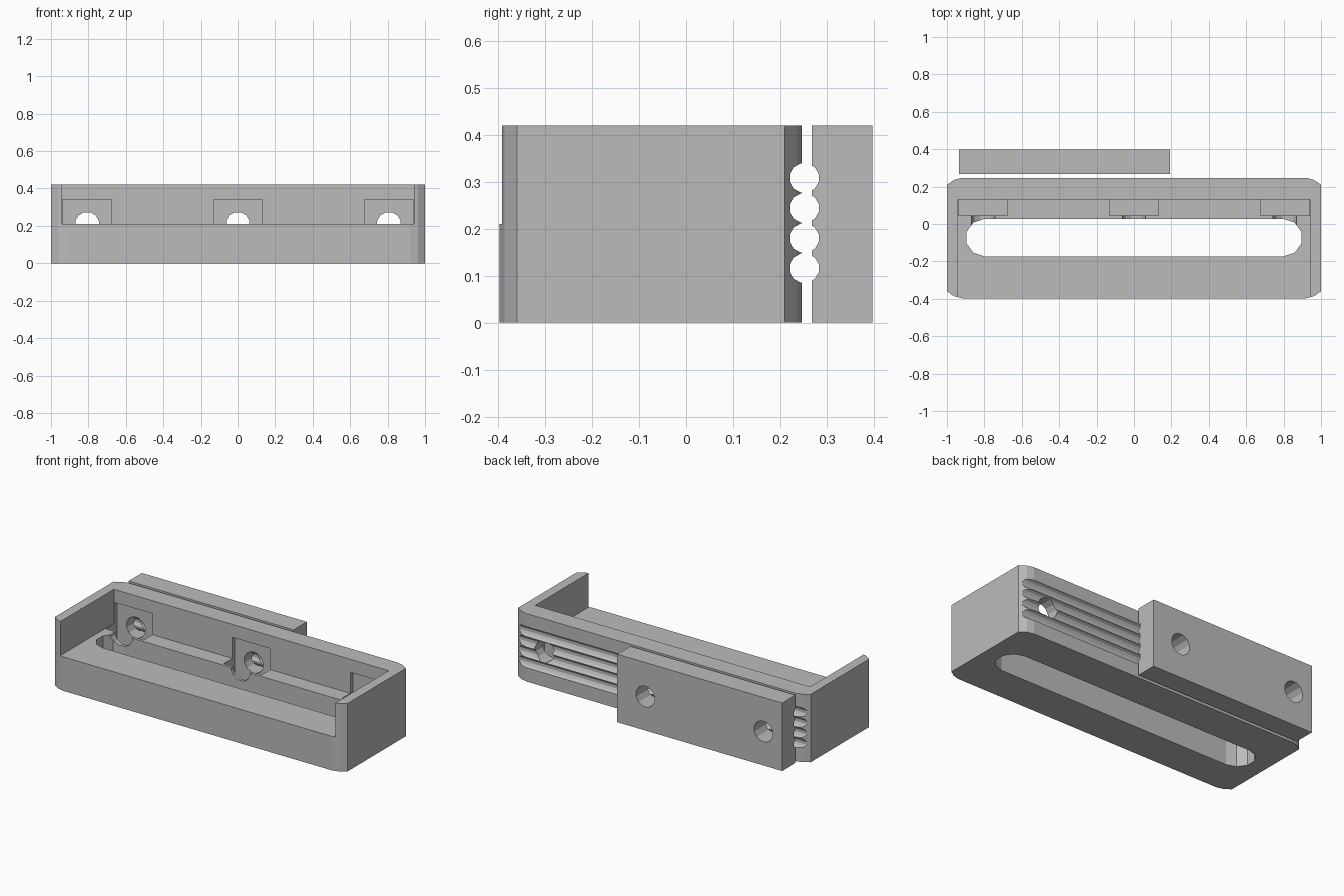
import bpy, bmesh, math

if "Cube" in bpy.data.objects:
    bpy.data.objects.remove(bpy.data.objects["Cube"], do_unlink=True)

grey = bpy.data.materials.new("plain_grey")
grey.use_nodes = True
grey.diffuse_color = (0.5, 0.5, 0.5, 1)
grey.node_tree.nodes["Principled BSDF"].inputs["Base Color"].default_value = (0.5, 0.5, 0.5, 1)

HEIGHT, FLOOR = 0.42, 0.21
BOLT_X = (-0.807, 0, 0.807)


def prism(name, outline, low, high, axis="z"):
    """Extrude a closed outline along x, y or z."""
    place = {"x": lambda a, b, h: (h, a, b),
             "y": lambda a, b, h: (a, h, b),
             "z": lambda a, b, h: (a, b, h)}[axis]
    bm = bmesh.new()
    ends = [[bm.verts.new(place(a, b, h)) for a, b in outline] for h in (low, high)]
    bm.faces.new(ends[0])
    bm.faces.new(ends[1])
    n = len(outline)
    for i in range(n):
        j = (i + 1) % n
        bm.faces.new((ends[0][i], ends[0][j], ends[1][j], ends[1][i]))
    bmesh.ops.recalc_face_normals(bm, faces=bm.faces)
    mesh = bpy.data.meshes.new(name)
    bm.to_mesh(mesh)
    bm.free()
    mesh.materials.append(grey)
    obj = bpy.data.objects.new(name, mesh)
    bpy.context.collection.objects.link(obj)
    return obj


def box(name, x, y, z):
    return prism(name, [(x[0], y[0]), (x[1], y[0]), (x[1], y[1]), (x[0], y[1])], *z)


def circle(a, b, r, sides=12):
    turn = [math.tau * (i + 0.5) / sides for i in range(sides)]
    return [(a + r * math.cos(t), b + r * math.sin(t)) for t in turn]


def cut(target, cutter):
    """Subtract a cutter and throw it away."""
    mod = target.modifiers.new("cut", "BOOLEAN")
    mod.operation, mod.solver, mod.object = "DIFFERENCE", "EXACT", cutter
    bpy.context.view_layer.objects.active = target
    bpy.ops.object.modifier_apply(modifier=mod.name)
    bpy.data.objects.remove(cutter, do_unlink=True)


# Body block with eased vertical corners
front, back = -0.397, 0.247
corner = [(0.92, 0), (0.962, 0.011), (1, 0.037)]
right_half = [(x, front + d) for x, d in corner] + [(x, back - d) for x, d in reversed(corner)]
body = prism("body", right_half + [(-x, y) for x, y in reversed(right_half)], 0, HEIGHT)

# Open upper tray, leaving the side and back walls
cut(body, box("tray_cutter", (-0.94, 0.94), (-0.6, 0.13), (FLOOR, 0.6)))

# Long slot with rounded ends through the floor
ring = circle(0, 0, 0.1, 10)
end = sorted([p for p in ring if p[0] > -0.001], key=lambda p: p[1])
slot = [(0.8 + a, b - 0.073) for a, b in end]
slot += [(-x, y) for x, y in reversed(slot)]
cut(body, prism("slot_cutter", slot, -0.1, 0.3))

# Square nut pockets and bolt holes
for x in BOLT_X:
    cut(body, box("pocket_cutter", (x - 0.13, x + 0.13), (0.045, 0.155), (0.08, 0.34)))
    cut(body, prism("bolt_cutter", circle(x, FLOOR, 0.065), -0.07, 0.5, "y"))

# Clamp plate behind the body
clamp_plate = box("clamp_plate", (-0.935, 0.193), (0.268, 0.397), (0, HEIGHT))
for x in BOLT_X[:2]:
    cut(clamp_plate, prism("bolt_cutter", circle(x, FLOOR, 0.065), 0.1, 0.6, "y"))

# Four cable grooves shared by the body and the plate
for i in range(4):
    z = 0.116 + i * 0.064
    for part in (body, clamp_plate):
        cut(part, prism("groove_cutter", circle(0.252, z, 0.0325 * 0.98), -1.2, 1.2, "x"))
